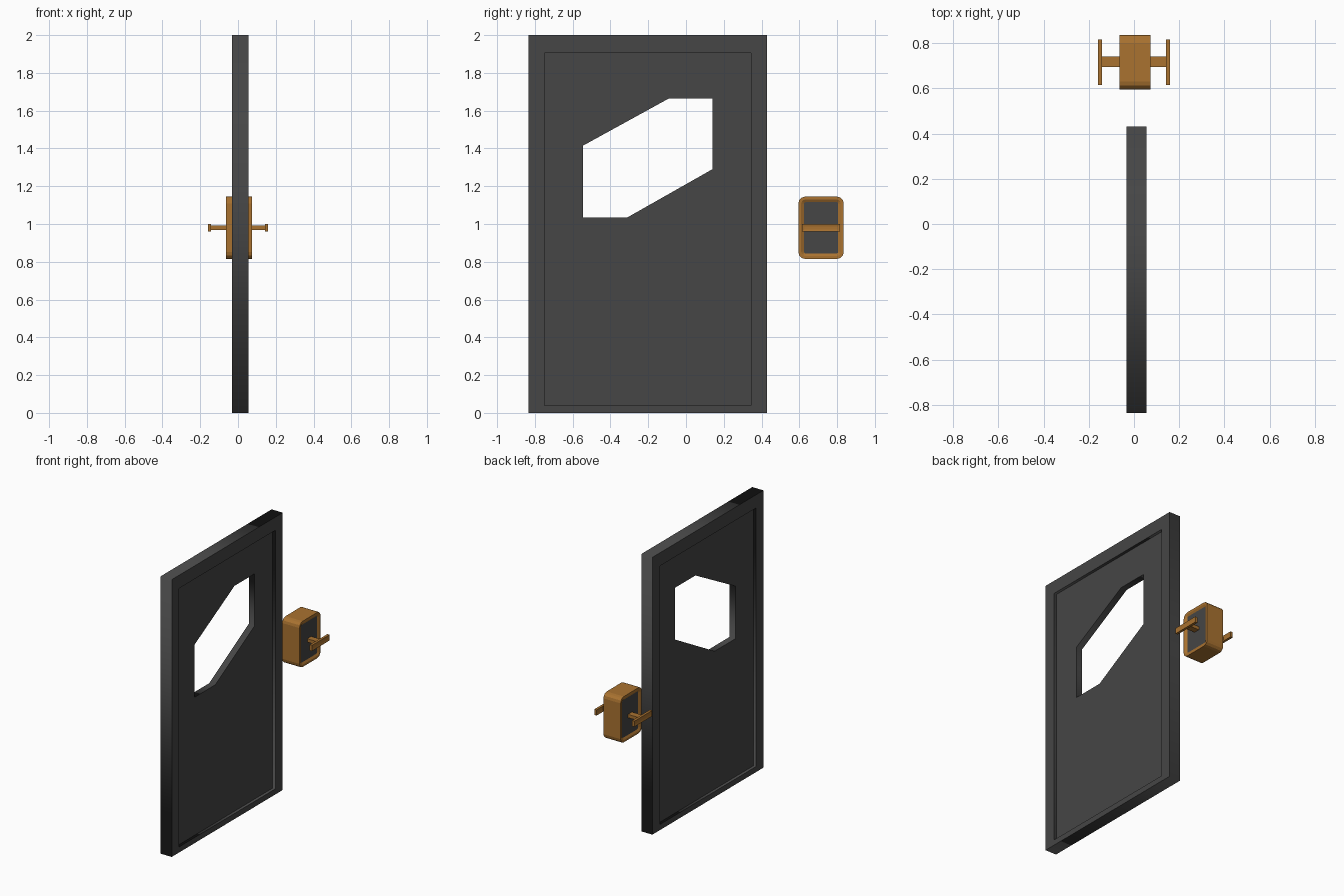
import bpy, bmesh, math
from mathutils import Matrix

if "Cube" in bpy.data.objects:
    bpy.data.objects.remove(bpy.data.objects["Cube"])


def material(name, rgb):
    m = bpy.data.materials.new(name)
    m.diffuse_color = (*rgb, 1)
    m.use_nodes = True
    m.node_tree.nodes["Principled BSDF"].inputs["Base Color"].default_value = m.diffuse_color
    return m


GREY = material("dark grey", (0.061, 0.061, 0.061))
BRASS = material("brass", (0.40, 0.17, 0.03))


def rect(y0, y1, z0, z1):
    return [(y0, z0), (y1, z0), (y1, z1), (y0, z1)]


def plate(name, outer, hole, x0, x1, mat):
    """Outline in the YZ plane with a hole, extruded from x0 to x1."""
    cu = bpy.data.curves.new(name, 'CURVE')
    cu.dimensions = '2D'
    cu.fill_mode = 'BOTH'
    cu.extrude = (x1 - x0) / 2
    for loop in (outer, hole):
        s = cu.splines.new('POLY')
        s.points.add(len(loop) - 1)
        for p, (y, z) in zip(s.points, loop):
            p.co = (y, z, 0, 1)
        s.use_cyclic_u = True
    cu.materials.append(mat)
    ob = bpy.data.objects.new(name, cu)
    bpy.context.collection.objects.link(ob)
    ob.matrix_world = Matrix(((0, 0, 1, (x0 + x1) / 2), (1, 0, 0, 0),
                              (0, 1, 0, 0), (0, 0, 0, 1)))
    bpy.ops.object.select_all(action='DESELECT')
    ob.select_set(True)
    bpy.context.view_layer.objects.active = ob
    bpy.ops.object.convert(target='MESH')


def prism(name, loop, x0, x1, mats, insets=(), inner=0):
    """Outline extruded along x; both end faces get inset steps."""
    bm = bmesh.new()
    a = [bm.verts.new((x0, y, z)) for y, z in loop]
    b = [bm.verts.new((x1, y, z)) for y, z in loop]
    ends = [bm.faces.new(a[::-1]), bm.faces.new(b)]
    n = len(loop)
    for i in range(n):
        j = (i + 1) % n
        bm.faces.new((a[i], a[j], b[j], b[i]))
    bmesh.ops.recalc_face_normals(bm, faces=bm.faces)
    for f in ends:
        for thick, depth in insets:
            bmesh.ops.inset_region(bm, faces=[f], thickness=thick, depth=depth,
                                   use_even_offset=True)
        f.material_index = inner
    me = bpy.data.meshes.new(name)
    bm.to_mesh(me)
    bm.free()
    for m in mats:
        me.materials.append(m)
    bpy.context.collection.objects.link(bpy.data.objects.new(name, me))


# Door: raised frame around a thinner panel with a slanted window
opening = rect(-0.75, 0.345, 0.04, 1.905)
window = [(-0.545, 1.035), (-0.31, 1.035), (0.14, 1.29),
          (0.14, 1.665), (-0.09, 1.665), (-0.545, 1.415)]
plate("door_frame", rect(-0.835, 0.43, 0, 2), opening, -0.033, 0.056, GREY)
plate("door_panel", opening, window, -0.012, 0.035, GREY)

# Lock case: rounded box with recessed dark faces
r, case = 0.036, []
for k, (cy, cz) in enumerate(rect(0.595 + r, 0.835 - r, 0.815 + r, 1.145 - r)):
    for i in range(4):
        t = math.pi * (1 + k / 2 + i / 6)
        case.append((cy + r * math.cos(t), cz + r * math.sin(t)))
prism("lock_case", case, -0.063, 0.074, [BRASS, GREY],
      [(0.015, 0), (0.014, -0.008)], 1)

# Handles: a stem and a cross bar on each side
for side, label in ((-1, "left"), (1, "right")):
    for part, loop, lo, hi, steps in (
            ("stem", rect(0.695, 0.74, 0.968, 0.992), 0.05, 0.145, []),
            ("bar", rect(0.614, 0.816, 0.959, 1.0), 0.142, 0.16, [(0.013, -0.003)])):
        x0, x1 = sorted((side * lo, side * hi))
        prism(f"{label}_handle_{part}", loop, x0, x1, [BRASS], steps)
